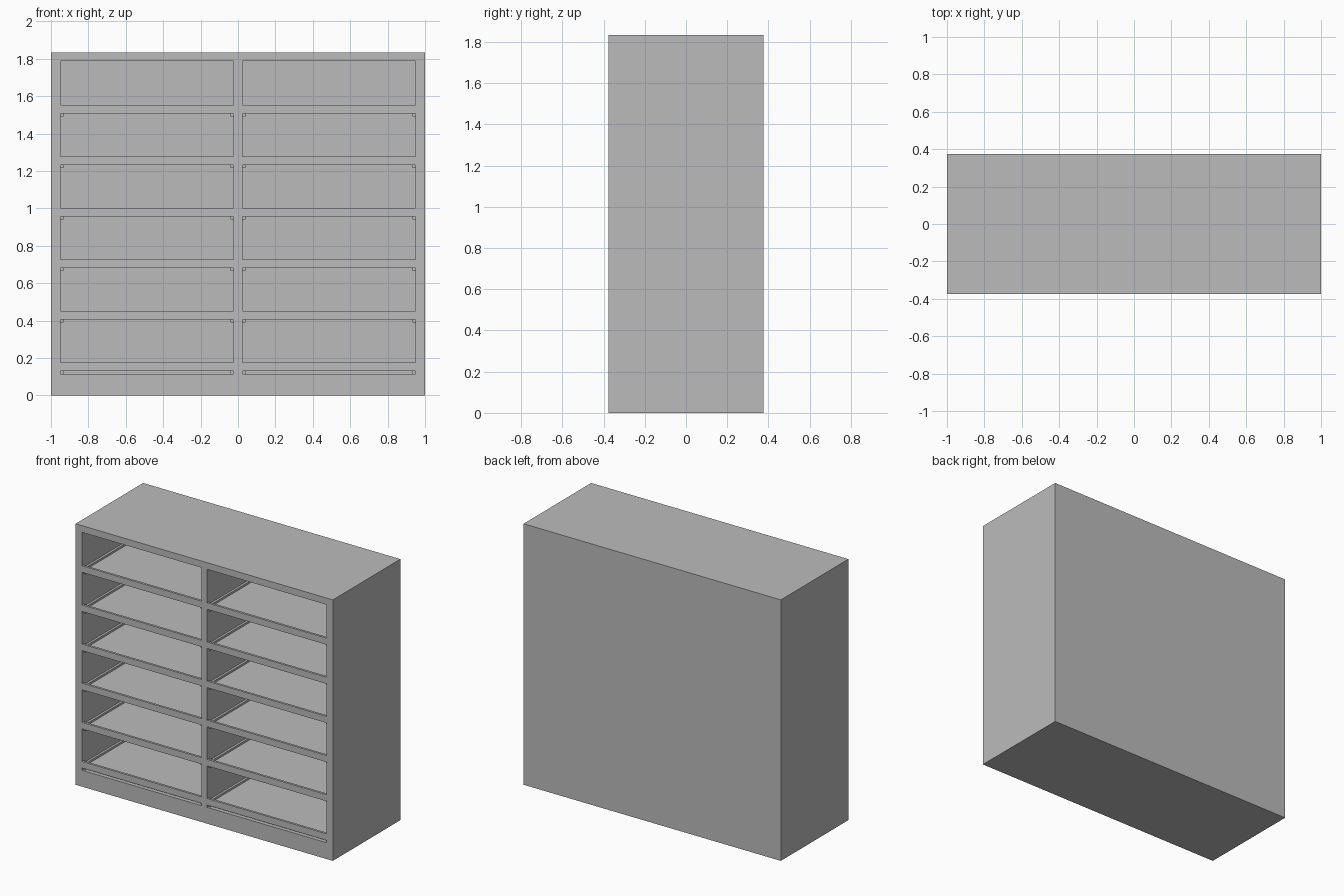
import bpy

old = bpy.data.objects.get("Cube")
if old:
    bpy.data.objects.remove(old, do_unlink=True)

grey = bpy.data.materials.new("neutral grey")
grey.use_nodes = True
GREY = (0.5, 0.5, 0.5, 1)
grey.diffuse_color = GREY
grey.node_tree.nodes["Principled BSDF"].inputs["Base Color"].default_value = GREY


def box(name, x, y, z):
    """Box spanning the given (low, high) ranges."""
    corners = [(a, b, c) for a in x for b in y for c in z]
    faces = [(0, 1, 3, 2), (4, 6, 7, 5), (0, 4, 5, 1),
             (2, 3, 7, 6), (0, 2, 6, 4), (1, 5, 7, 3)]
    mesh = bpy.data.meshes.new(name)
    mesh.from_pydata(corners, [], faces)
    mesh.materials.append(grey)
    obj = bpy.data.objects.new(name, mesh)
    bpy.context.collection.objects.link(obj)
    return obj


W, D, H = 1.0, 0.375, 1.834      # half width, half depth, height
WALL, MID = 0.95, 0.023          # inner faces of the sides and the divider
ROOF, BASE = 1.787, 0.115        # underside of the top, top of the base
RAIL, PITCH = 0.046, 0.275       # rail height and row spacing
THIN = 0.016                     # board and runner thickness
FRONT = -D + THIN                # back of the front rails
BACK = D - THIN                  # inner face of the back

# Carcass
box("top_board", (-W, W), (-D, D), (ROOF, H))
box("base", (-W, W), (-D, D), (0, BASE))
box("back_panel", (-WALL, WALL), (BACK, D), (BASE, ROOF))
box("left_side", (WALL, W), (-D, D), (BASE, ROOF))
box("right_side", (-W, -WALL), (-D, D), (BASE, ROOF))
box("divider", (-MID, MID), (-D, BACK), (BASE, ROOF))

# Two columns of open bays with front rails, sunken shelves and side runners
for side, lo, hi in (("left", MID, WALL), ("right", -WALL, -MID)):
    for row in range(6):
        z = 0.131 + row * PITCH
        tag = f"{side}_{row + 1}"
        box("rail_" + tag, (lo, hi), (-D, FRONT), (z, z + RAIL))
        box("shelf_" + tag, (lo + THIN, hi - THIN), (FRONT, BACK), (z, z + THIN))
        for end, x in (("inner", lo), ("outer", hi - THIN)):
            box(f"runner_{end}_{tag}", (x, x + THIN), (FRONT, BACK),
                (z - THIN, z + RAIL - THIN))
